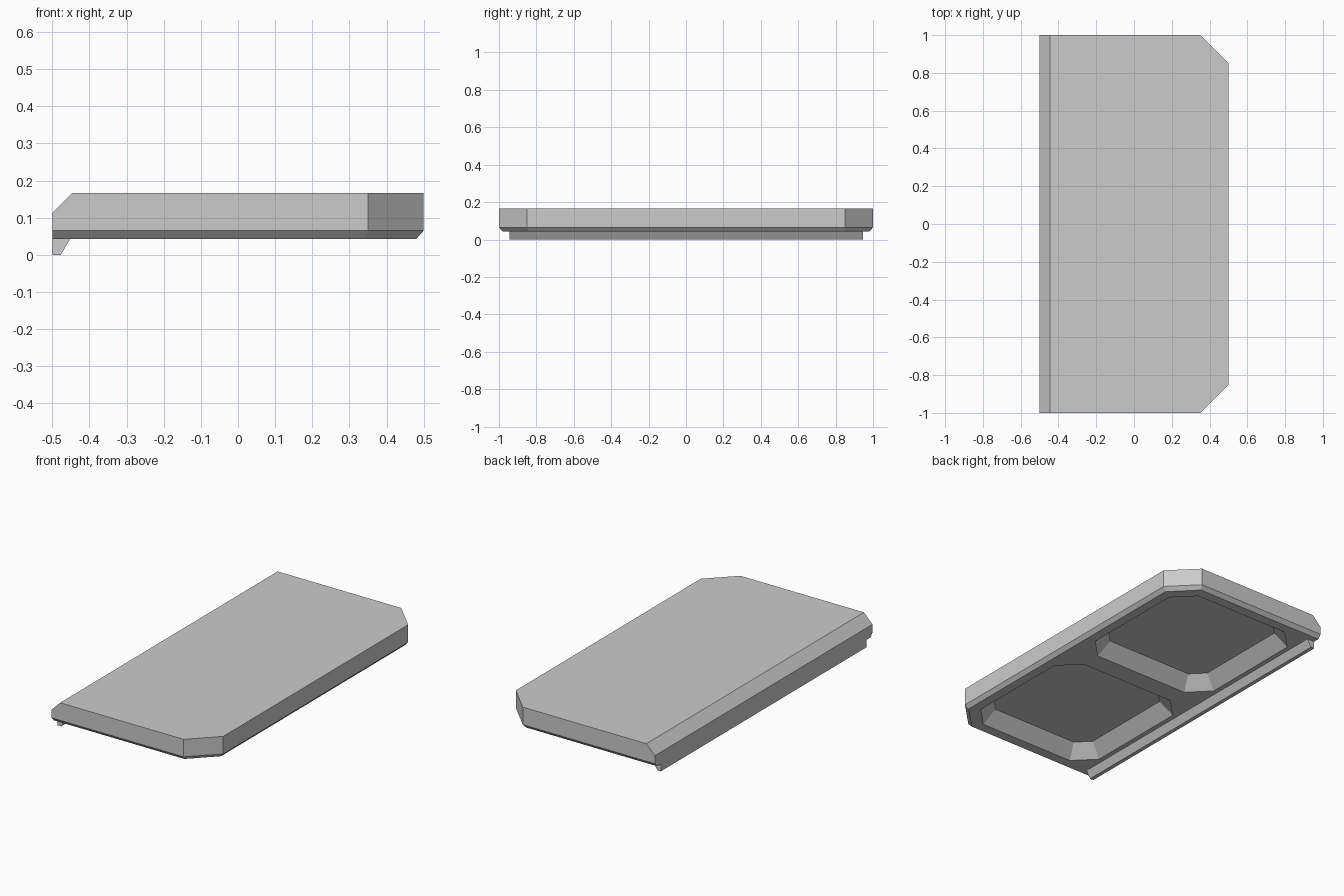
import bpy
import bmesh
import math

default = bpy.data.objects.get("Cube")
if default:
    bpy.data.objects.remove(default, do_unlink=True)

grey = bpy.data.materials.new("plain grey")
grey.use_nodes = True
COLOUR = (0.6, 0.6, 0.6, 1)
grey.diffuse_color = COLOUR
grey.node_tree.nodes["Principled BSDF"].inputs["Base Color"].default_value = COLOUR


def loft(name, rings):
    """Closed solid through matching rings of 3D points."""
    bm = bmesh.new()
    loops = [[bm.verts.new(p) for p in ring] for ring in rings]
    n = len(loops[0])
    bm.faces.new(loops[0][::-1])
    bm.faces.new(loops[-1])
    for a, b in zip(loops, loops[1:]):
        for i in range(n):
            j = (i + 1) % n
            bm.faces.new((a[i], a[j], b[j], b[i]))
    bmesh.ops.recalc_face_normals(bm, faces=bm.faces)
    mesh = bpy.data.meshes.new(name)
    bm.to_mesh(mesh)
    bm.free()
    mesh.materials.append(grey)
    obj = bpy.data.objects.new(name, mesh)
    bpy.context.collection.objects.link(obj)
    return obj


def slab_ring(z, inset):
    """Plate outline with two cut corners; the straight -x edge stays put."""
    k = inset * math.tan(math.pi / 8)
    half = [(-0.5, 1 - inset), (0.35 - k, 1 - inset), (0.5 - inset, 0.85 - k)]
    outline = [(x, -y) for x, y in half] + half[::-1]
    return [(x, y, z) for x, y in outline]


def pocket_ring(cy, z, inset):
    """Rectangle with all four corners cut, shrunk evenly by inset."""
    hx, hy = 0.425 - inset, 0.43 - inset
    c = 0.115 - inset * (2 - math.sqrt(2))
    quarter = [(hx, hy - c), (hx - c, hy)]
    ring = quarter + [(-x, y) for x, y in quarter[::-1]]
    ring += [(-x, -y) for x, y in ring]
    return [(x, cy + y, z) for x, y in ring]


# Plate with a chamfered underside
plate = loft("plate", [slab_ring(0.043, 0.02), slab_ring(0.065, 0), slab_ring(0.167, 0)])

# Sloped upper edge along the straight side
bm = bmesh.new()
bm.from_mesh(plate.data)
cut = bmesh.ops.bisect_plane(bm, geom=bm.verts[:] + bm.edges[:] + bm.faces[:],
                             plane_co=(-0.445, 0, 0.167), plane_no=(-1, 0, 1),
                             clear_outer=True)
edges = [e for e in cut["geom_cut"] if isinstance(e, bmesh.types.BMEdge)]
bmesh.ops.edgeloop_fill(bm, edges=edges)
bmesh.ops.recalc_face_normals(bm, faces=bm.faces)
bm.to_mesh(plate.data)
bm.free()

# Two sloped-wall pockets in the underside
SLOPE = 0.07 / 0.075
for cy in (-0.49, 0.49):
    cutter = loft("pocket_cutter", [pocket_ring(cy, z, (z - 0.043) * SLOPE)
                                    for z in (0.02, 0.118)])
    cutter.hide_render = True
    mod = plate.modifiers.new("pocket", 'BOOLEAN')
    mod.operation = 'DIFFERENCE'
    mod.solver = 'EXACT'
    mod.object = cutter
    bpy.context.view_layer.objects.active = plate
    bpy.ops.object.modifier_apply(modifier=mod.name)
    bpy.data.objects.remove(cutter, do_unlink=True)

# Tapered rail under the straight side
profile = [(-0.5, 0), (-0.477, 0), (-0.452, 0.043), (-0.5, 0.043)]
loft("under_rail", [[(x, y, z) for x, z in profile] for y in (-0.945, 0.945)])
